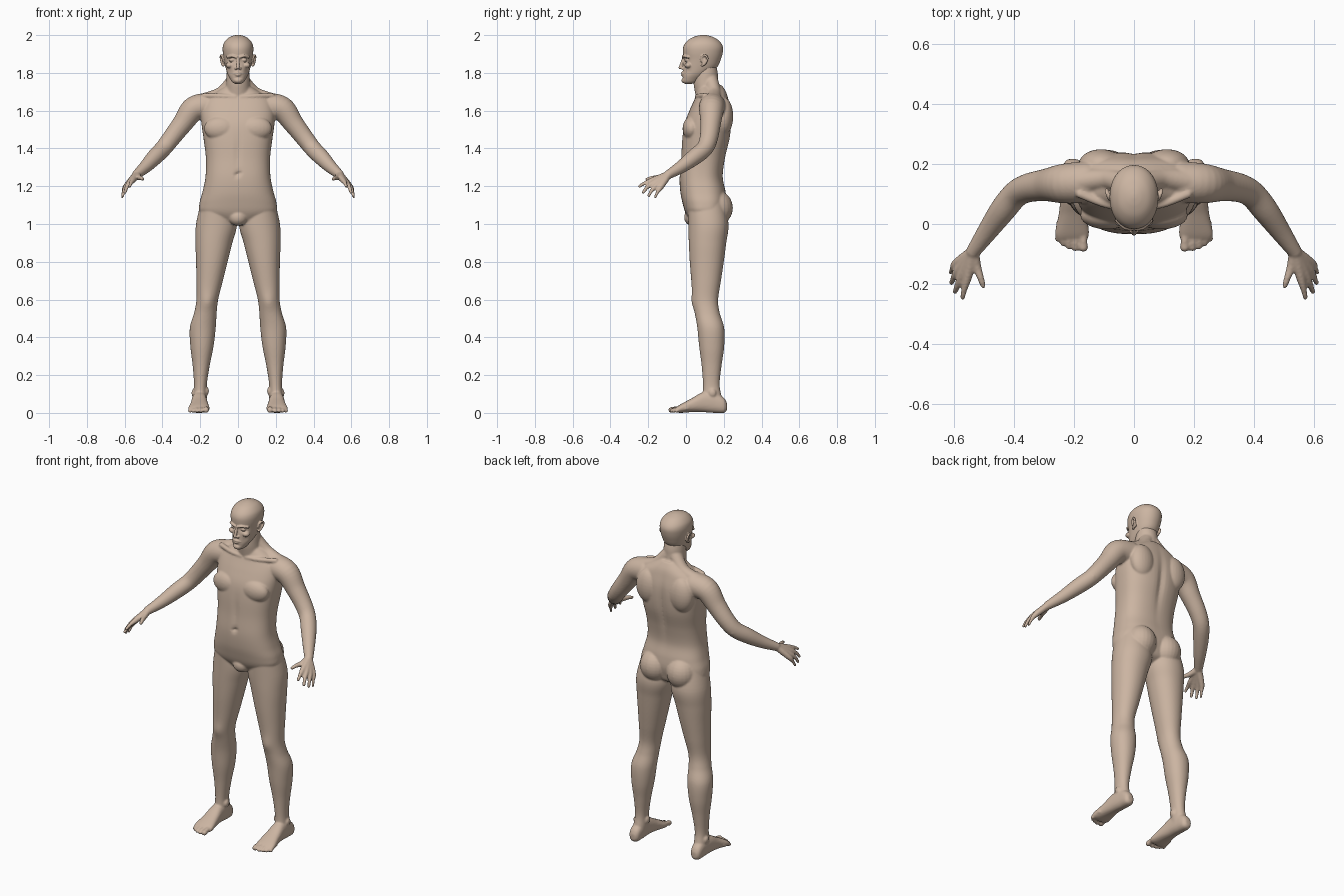
import bpy, bmesh, math
from mathutils import Vector, Matrix


def spline(rows, n=6):
    """Catmull-Rom interpolation of rows of numbers."""
    out = []
    for i in range(len(rows) - 1):
        a, b, c, d = (rows[max(i - 1, 0)], rows[i], rows[i + 1], rows[min(i + 2, len(rows) - 1)])
        for k in range(n):
            t = k / n
            out.append([0.5 * (2 * q + (r - p) * t + (2 * p - 5 * q + 4 * r - s) * t * t
                               + (3 * q - p - 3 * r + s) * t ** 3) for p, q, r, s in zip(a, b, c, d)])
    return out + [list(rows[-1])]


def skin(bm, rings):
    loops = [[bm.verts.new(p) for p in ring] for ring in rings]
    n = len(loops[0])
    for a, b in zip(loops, loops[1:]):
        for i in range(n):
            bm.faces.new((a[i], a[(i + 1) % n], b[(i + 1) % n], b[i]))
    bm.faces.new(loops[0][::-1])
    bm.faces.new(loops[-1])
    return [v for loop in loops for v in loop]


def slices(bm, rows, axis='z', power=2.3, seg=64):
    """Loft of rounded sections: (station, x0, x1, b0, b1), b is y (or z for axis y)."""
    rings = []
    for t, x0, x1, b0, b1 in spline(rows):
        ring = []
        for i in range(seg):
            c, s = math.cos(2 * math.pi * i / seg), math.sin(2 * math.pi * i / seg)
            x = (x0 + x1) / 2 + (x1 - x0) / 2 * math.copysign(abs(c) ** (2 / power), c)
            b = (b0 + b1) / 2 + (b1 - b0) / 2 * math.copysign(abs(s) ** (2 / power), s)
            ring.append((x, b, t) if axis == 'z' else (x, t, b))
        rings.append(ring)
    return skin(bm, rings)


def blob(bm, c, r):
    m = Matrix.Translation(c) @ Matrix.Diagonal((*r, 1))
    bmesh.ops.create_uvsphere(bm, u_segments=24, v_segments=16, radius=1, matrix=m)


def tube(bm, rows, seg=20):
    """Round limb through points (x, y, z, radius) with round ends."""
    pts = spline(rows)
    rings = []
    for i, p in enumerate(pts):
        d = Vector(pts[min(i + 1, len(pts) - 1)][:3]) - Vector(pts[max(i - 1, 0)][:3])
        q = Vector((0, 0, 1)).rotation_difference(d).to_matrix()
        rings.append([Vector(p[:3]) + q @ Vector((math.cos(a), math.sin(a), 0)) * p[3]
                      for a in (2 * math.pi * k / seg for k in range(seg))])
    skin(bm, rings)
    for p in (rows[0], rows[-1]):
        blob(bm, p[:3], (p[3],) * 3)


def push(verts, c, r, off):
    """Soft sculpt stroke: move vertices near c by off."""
    for v in verts:
        d = Vector([(v.co[i] - c[i]) / r[i] for i in range(3)]).length
        v.co += Vector(off) * math.exp(-2 * d * d)


def mirrored(bm):
    g = bmesh.ops.duplicate(bm, geom=bm.verts[:] + bm.edges[:] + bm.faces[:])['geom']
    for v in g:
        if isinstance(v, bmesh.types.BMVert):
            v.co.x *= -1
    bmesh.ops.reverse_faces(bm, faces=[f for f in g if isinstance(f, bmesh.types.BMFace)])


def finish(bm, name, voxel, smooth):
    me = bpy.data.meshes.new(name)
    bm.to_mesh(me)
    bm.free()
    ob = bpy.data.objects.new(name, me)
    bpy.context.collection.objects.link(ob)
    m = ob.modifiers.new('fuse', 'REMESH')
    m.mode, m.voxel_size, m.use_smooth_shade = 'VOXEL', voxel, True
    s = ob.modifiers.new('soften', 'SMOOTH')
    s.factor, s.iterations = 0.5, smooth
    mat = bpy.data.materials.get('skin') or bpy.data.materials.new('skin')
    mat.diffuse_color = (0.60, 0.46, 0.36, 1)
    me.materials.append(mat)


def sym(rows):
    return [(z, -w, w, f, b) for z, w, f, b in rows]


body = bmesh.new()
# legs
leg = slices(body, [(1.12, .03, .195, .01, .2), (1.0, .006, .222, .012, .225), (.9, .03, .225, .015, .213),
                    (.8, .055, .222, .02, .2), (.7, .08, .22, .028, .185), (.6, .105, .22, .036, .17),
                    (.53, .113, .232, .047, .178), (.45, .118, .255, .06, .202), (.35, .13, .252, .07, .202),
                    (.25, .15, .24, .083, .188), (.15, .165, .233, .09, .178), (.08, .165, .238, .088, .19),
                    (.03, .17, .235, .09, .2)], power=2.1)
push(leg, (.16, .03, .585), (.05, .05, .06), (0, -.008, 0))
blob(body, (.166, .13, .115), (.012, .02, .022))
blob(body, (.234, .14, .105), (.012, .02, .022))
# feet and toes
slices(body, [(.217, .19, .22, .015, .05), (.2, .174, .235, .0, .08), (.15, .168, .24, 0, .11),
              (.09, .165, .245, .004, .11), (.03, .158, .252, .004, .077), (-.03, .15, .264, 0, .045),
              (-.052, .157, .258, .004, .03)], 'y', 2.4, 40)
for x, y, r in ((.169, -.078, .0155), (.196, -.08, .0115), (.218, -.074, .011), (.237, -.064, .0105), (.254, -.05, .0105)):
    tube(body, [(x * .9 + .02, y + .055, .024, r), (x, y + .02, .021, r * .85), (x, y, r, r)])
# arms
tube(body, [(.16, .14, 1.625, .07), (.235, .135, 1.608, .066), (.295, .13, 1.53, .054), (.355, .12, 1.452, .048),
            (.396, .098, 1.4, .045), (.44, .045, 1.355, .043), (.49, -.025, 1.303, .034), (.537, -.092, 1.262, .024)], 32)
blob(body, (.398, .122, 1.4), (.025, .025, .025))
# hands: each finger runs from the wrist
for k, m, t, r in (((.556, -.176, 1.232), (.566, -.215, 1.218), (.573, -.246, 1.2), .0105),
                   ((.574, -.168, 1.22), (.589, -.205, 1.195), (.598, -.226, 1.168), .0108),
                   ((.587, -.153, 1.207), (.603, -.181, 1.178), (.61, -.197, 1.15), .0102),
                   ((.594, -.132, 1.198), (.607, -.151, 1.168), (.613, -.163, 1.142), .009),
                   ((.526, -.14, 1.247), (.512, -.182, 1.243), (.504, -.206, 1.237), .0115)):
    tube(body, [(.537, -.092, 1.262, .02), (*k, .0155), (*m, r), (*t, r * .8)], 14)
# chest, shoulder blade and buttock masses
blob(body, (.09, .03, 1.505), (.09, .048, .065))
blob(body, (.11, .2, 1.57), (.075, .05, .1))
blob(body, (.088, .158, 1.085), (.088, .09, .095))
tube(body, [(.02, .13, 1.76, .04), (.09, .15, 1.69, .036), (.19, .14, 1.645, .045)])
tube(body, [(.015, .058, 1.672, .012), (.09, .065, 1.677, .013), (.18, .1, 1.68, .014)])
mirrored(body)
# torso
torso = slices(body, sym([(.995, .05, .04, .15), (1.02, .13, .02, .19), (1.06, .2, -.003, .205), (1.11, .204, -.018, .215),
                          (1.17, .188, -.03, .21), (1.25, .172, -.034, .195), (1.35, .17, -.026, .208),
                          (1.45, .182, -.02, .232), (1.53, .193, -.008, .24), (1.6, .195, .018, .238),
                          (1.66, .175, .045, .225), (1.7, .115, .06, .212), (1.735, .06, .07, .19)]), power=2.5)
push(torso, (0, .24, 1.45), (.03, .08, .22), (0, -.012, 0))
push(torso, (0, -.03, 1.265), (.018, .04, .018), (0, .014, 0))
push(torso, (0, -.03, 1.38), (.02, .04, .12), (0, .005, 0))
blob(body, (0, .035, 1.035), (.05, .045, .045))
# neck
slices(body, sym([(1.63, .08, .06, .2), (1.7, .068, .047, .185), (1.75, .062, .04, .172), (1.8, .06, .045, .168),
                  (1.84, .055, .06, .16)]), power=2)
finish(body, 'body', .0055, 3)

head = bmesh.new()
# ears, eyes, brows, nostrils and cheeks
tube(head, [(.078, .085, 1.838, .006), (.085, .1, 1.85, .006), (.091, .113, 1.875, .006), (.09, .103, 1.892, .006),
            (.083, .085, 1.885, .006), (.078, .082, 1.865, .006)], 10)
blob(head, (.078, .097, 1.865), (.007, .015, .027))
blob(head, (.032, .006, 1.868), (.015, .014, .0105))
tube(head, [(.008, -.016, 1.883, .007), (.032, -.011, 1.889, .007), (.058, .012, 1.883, .006)], 12)
blob(head, (.011, -.018, 1.824), (.008, .011, .007))
blob(head, (.045, .012, 1.84), (.02, .02, .015))
mirrored(head)
# skull and jaw
skull = slices(head, sym([(1.742, .015, -.005, .03), (1.75, .03, -.018, .06), (1.768, .042, -.02, .085), (1.795, .056, -.018, .125),
                          (1.83, .066, -.015, .165), (1.87, .074, -.012, .184), (1.905, .08, -.016, .194),
                          (1.935, .081, -.015, .196), (1.96, .074, -.002, .184), (1.983, .054, .025, .158),
                          (1.996, .028, .058, .125), (2.001, .006, .085, .1)]), power=2.1)
for s in (-1, 1):
    push(skull, (s * .033, 0, 1.868), (.022, .05, .018), (0, .014, 0))
    push(skull, (s * .048, 0, 1.81), (.018, .06, .025), (0, .006, 0))
push(skull, (0, -.02, 1.773), (.03, .03, .008), (0, .005, 0))
# nose and lips
tube(head, [(0, -.012, 1.88, .007), (0, -.021, 1.855, .008), (0, -.03, 1.828, .009)], 14)
for z, w in ((1.8005, .025), (1.7885, .022)):
    tube(head, [(-w, -.009, 1.794, .004), (0, -.021, z, .0058), (w, -.009, 1.794, .004)], 10)
blob(head, (0, -.012, 1.76), (.02, .012, .014))
finish(head, 'head', .0032, 2)
